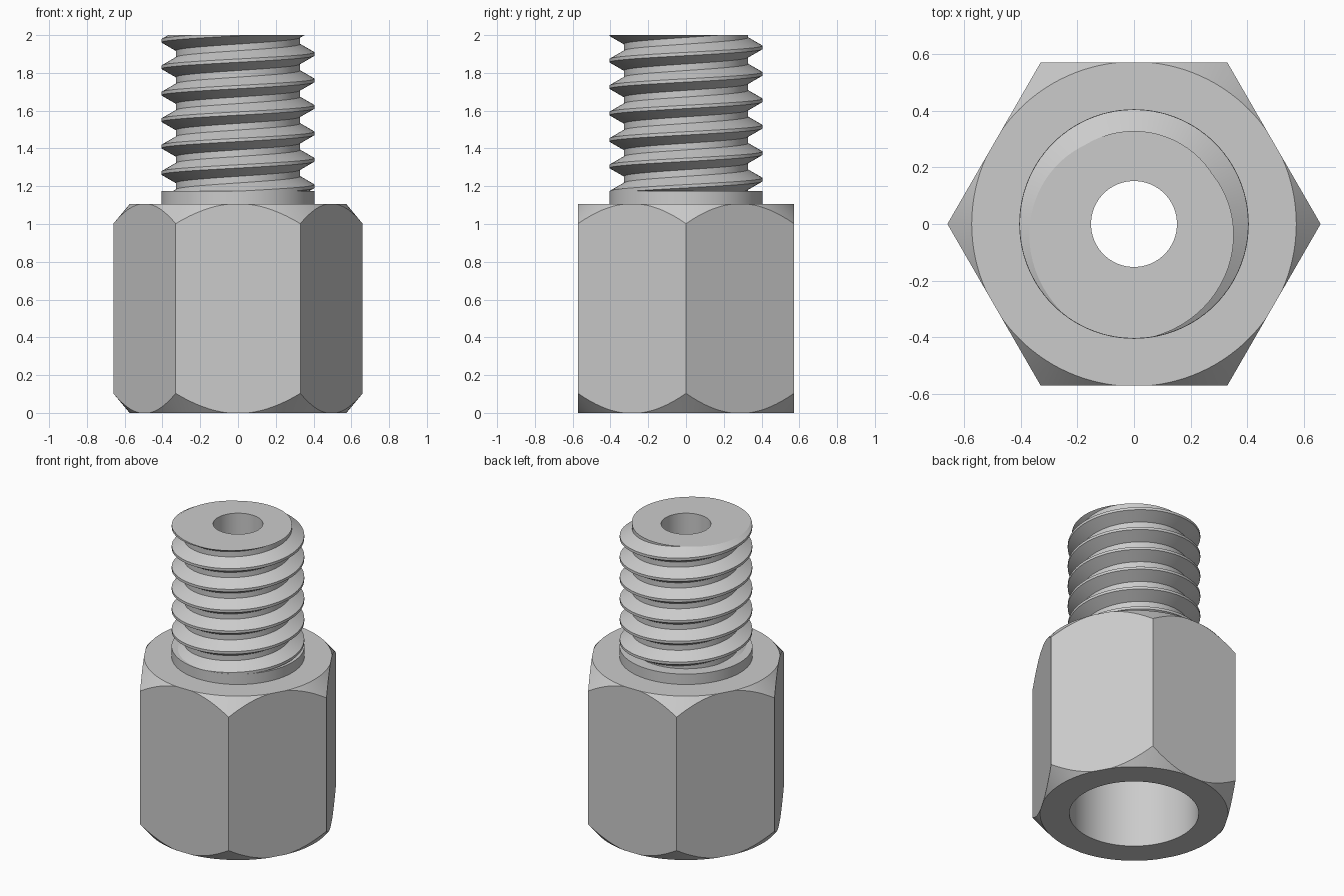
import bpy, bmesh
from math import sin, cos, tau, radians

cube = bpy.data.objects.get("Cube")
if cube:
    bpy.data.objects.remove(cube, do_unlink=True)

# Single plain metal colour
steel = bpy.data.materials.new("grey steel")
steel.use_nodes = True
colour = (0.6, 0.6, 0.6, 1)
steel.diffuse_color = colour
steel.node_tree.nodes["Principled BSDF"].inputs["Base Color"].default_value = colour

HEX_TOP, COLLAR_TOP, TOP = 1.105, 1.175, 2.0
HEX_R = 0.66
MAJOR, MINOR, PITCH = 0.405, 0.329, 0.14
HOLE_R, SOCKET_R = 0.152, 0.395


def make_object(name, bm):
    bmesh.ops.recalc_face_normals(bm, faces=bm.faces[:])
    mesh = bpy.data.meshes.new(name)
    bm.to_mesh(mesh)
    bm.free()
    mesh.materials.append(steel)
    obj = bpy.data.objects.new(name, mesh)
    bpy.context.collection.objects.link(obj)
    return obj


def lathe(name, profile, sides=96):
    """Closed solid from (radius, z) rings, capped at both ends."""
    bm = bmesh.new()
    rings = [[bm.verts.new((r * cos(tau * i / sides), r * sin(tau * i / sides), z))
              for i in range(sides)] for r, z in profile]
    for low, high in zip(rings, rings[1:]):
        for i in range(sides):
            j = (i + 1) % sides
            bm.faces.new((low[i], low[j], high[j], high[i]))
    bm.faces.new(rings[0])
    bm.faces.new(rings[-1])
    return make_object(name, bm)


def boolean(obj, other, operation):
    mod = obj.modifiers.new(operation.lower(), 'BOOLEAN')
    mod.operation = operation
    mod.solver = 'EXACT'
    mod.object = other
    bpy.context.view_layer.objects.active = obj
    bpy.ops.object.modifier_apply(modifier=mod.name)


def thread(name, bottom, top, steps=72):
    """Right-hand helical ridge, trimmed flat at both ends."""
    crest = PITCH / 16
    flank = PITCH * 3 / 8
    profile = [(MAJOR, -crest), (MAJOR, crest), (MINOR, flank),
               (MINOR, PITCH - flank), (MAJOR, PITCH - crest)]
    bm = bmesh.new()
    previous = None
    for i in range(-7 * steps, 2 * steps + 1):
        a = tau * i / steps
        lift = 1.9 + PITCH * i / steps
        row = [bm.verts.new((r * cos(a), r * sin(a), lift + z)) for r, z in profile]
        if previous:
            for k in range(len(row) - 1):
                bm.faces.new((previous[k], row[k], row[k + 1], previous[k + 1]))
        previous = row
    bmesh.ops.remove_doubles(bm, verts=bm.verts[:], dist=0.0001)
    for z, side in ((bottom, -1), (top, 1)):
        bmesh.ops.bisect_plane(bm, geom=bm.verts[:] + bm.edges[:] + bm.faces[:],
                               plane_co=(0, 0, z), plane_no=(0, 0, side),
                               clear_outer=True)
    for z in (bottom, top):
        rim = [e for e in bm.edges if e.is_boundary
               and all(abs(v.co.z - z) < 0.0005 for v in e.verts)]
        bmesh.ops.triangle_fill(bm, edges=rim, use_beauty=True)
    return make_object(name, bm)


# Hexagonal body, with corners turned off at both ends
face_r, wide_r = 0.574, 0.70
rise = (wide_r - face_r) * 1.2
hex_body = lathe("hex_body", [(HEX_R, -0.1), (HEX_R, HEX_TOP + 0.1)], 6)
turning = lathe("turning_helper", [(face_r, 0), (wide_r, rise),
                                   (wide_r, HEX_TOP - rise), (face_r, HEX_TOP)], 120)
boolean(hex_body, turning, 'INTERSECT')

# Collar and threaded stud
collar = lathe("collar", [(MAJOR + 0.001, HEX_TOP - 0.01), (MAJOR + 0.001, COLLAR_TOP)])
stud = thread("threaded_stud", COLLAR_TOP - 0.015, TOP)

# Wide socket from below, narrowing to the hole through the stud
bore = lathe("bore_helper", [(SOCKET_R, -0.1), (SOCKET_R, 0.65),
                             (HOLE_R, 0.8), (HOLE_R, TOP + 0.1)])
for part in (hex_body, collar, stud):
    boolean(part, bore, 'DIFFERENCE')

for helper in (turning, bore):
    bpy.data.objects.remove(helper, do_unlink=True)

# Smooth turned surfaces, crisp machined edges
bpy.ops.object.select_all(action='DESELECT')
for part in (hex_body, collar, stud):
    part.select_set(True)
bpy.context.view_layer.objects.active = hex_body
bpy.ops.object.shade_smooth_by_angle(angle=radians(25))
